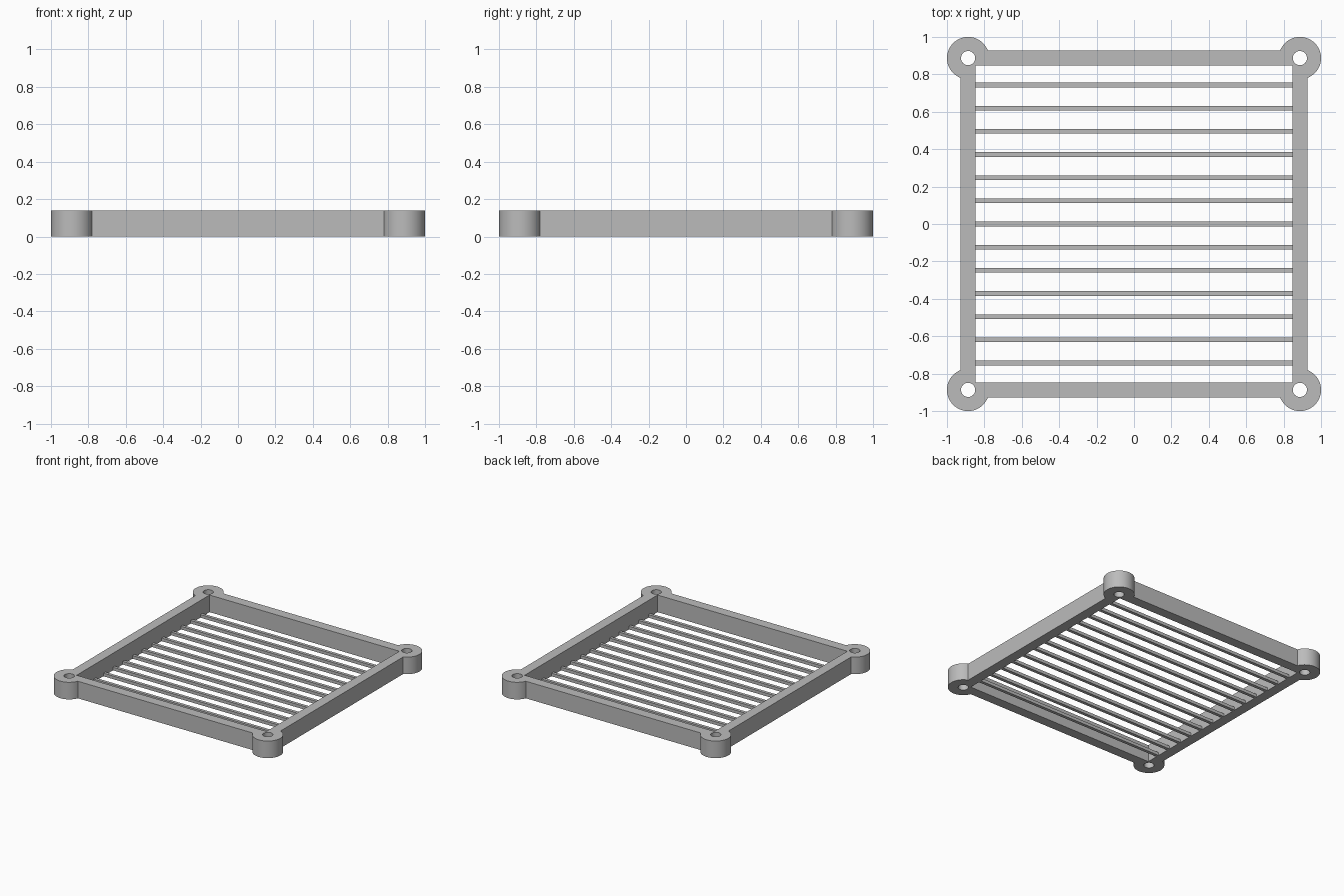
import bpy, bmesh, math
from mathutils import Vector

cube = bpy.data.objects.get("Cube")
if cube:
    bpy.data.objects.remove(cube, do_unlink=True)

HEIGHT = 0.138
OUTER, INNER = 0.928, 0.848        # rail faces
BOSS, BOSS_R, HOLE_R = 0.887, 0.113, 0.038
SLATS, PITCH = 13, 0.1238
SLAT_W, SLAT_H = 0.025, 0.025

grey = bpy.data.materials.new("plain grey")
grey.use_nodes = True
grey.diffuse_color = (0.5, 0.5, 0.5, 1)
grey.node_tree.nodes["Principled BSDF"].inputs["Base Color"].default_value = (0.5, 0.5, 0.5, 1)


def arc(cx, cy, r, start, end, steps):
    return [(cx + r * math.cos(start + (end - start) * i / steps),
             cy + r * math.sin(start + (end - start) * i / steps)) for i in range(steps + 1)]


# Frame outline: a round boss bulging out of each corner, joined by straight rails
half = math.pi / 2
corners = [(1, 1), (-1, 1), (-1, -1), (1, -1)]
dip = math.asin((OUTER - BOSS) / BOSS_R)
outline, holes = [], []
for k, (sx, sy) in enumerate(corners):
    turn = k * half
    outline += arc(sx * BOSS, sy * BOSS, BOSS_R, turn - half + dip, turn + math.pi - dip, 48)
    holes.append(arc(sx * BOSS, sy * BOSS, HOLE_R, 0, 2 * math.pi, 40)[:-1])
opening = [(sx * INNER, sy * INNER) for sx, sy in corners]

# Frame with opening and screw holes
curve = bpy.data.curves.new("frame", "CURVE")
curve.dimensions = "2D"
curve.fill_mode = "BOTH"
curve.extrude = HEIGHT / 2
for points in [outline, opening] + holes:
    spline = curve.splines.new("POLY")
    spline.points.add(len(points) - 1)
    for p, (x, y) in zip(spline.points, points):
        p.co = (x, y, 0, 1)
    spline.use_cyclic_u = True
frame = bpy.data.objects.new("frame", curve)
bpy.context.collection.objects.link(frame)
bpy.ops.object.select_all(action="DESELECT")
frame.select_set(True)
bpy.context.view_layer.objects.active = frame
bpy.ops.object.convert(target="MESH")
frame = bpy.context.view_layer.objects.active

bm = bmesh.new()
bm.from_mesh(frame.data)
bmesh.ops.remove_doubles(bm, verts=bm.verts, dist=0.0001)
bmesh.ops.translate(bm, verts=bm.verts, vec=(0, 0, HEIGHT / 2))
bmesh.ops.recalc_face_normals(bm, faces=bm.faces)
bm.to_mesh(frame.data)
bm.free()
frame.data.materials.clear()
frame.data.materials.append(grey)
bpy.ops.object.shade_smooth_by_angle(angle=math.radians(30))

# Thin slats across the bottom of the opening
for i in range(SLATS):
    mesh = bpy.data.meshes.new("slat")
    bm = bmesh.new()
    bmesh.ops.create_cube(bm, size=1)
    bmesh.ops.scale(bm, verts=bm.verts, vec=Vector((2 * INNER, SLAT_W, SLAT_H)))
    bm.to_mesh(mesh)
    bm.free()
    mesh.materials.append(grey)
    slat = bpy.data.objects.new(f"slat_{i + 1}", mesh)
    slat.location = (0, (i - (SLATS - 1) / 2) * PITCH, SLAT_H / 2)
    bpy.context.collection.objects.link(slat)
